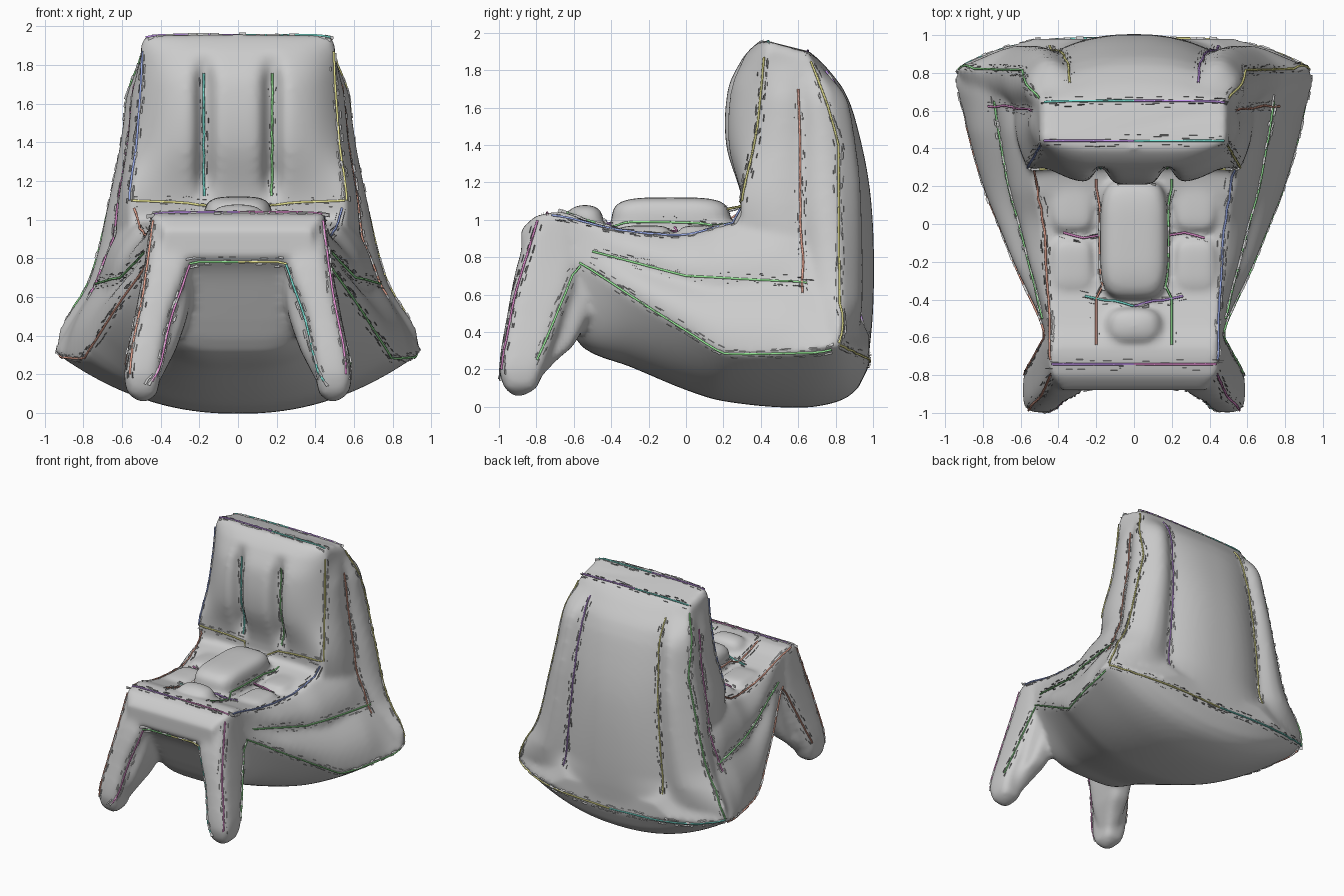
import bpy, bmesh, math, random
from mathutils import Vector
from mathutils.bvhtree import BVHTree

if "Cube" in bpy.data.objects:
    bpy.data.objects.remove(bpy.data.objects["Cube"])

random.seed(4)
bm = bmesh.new()


def lerp(a, b, t):
    return a + (b - a) * t


def sample(table, u):
    """Smoothly interpolate the rows of a table keyed by its first column."""
    for i in range(len(table) - 1):
        a, b = table[i], table[i + 1]
        if u <= b[0] + 1e-6:
            p, q = table[max(i - 1, 0)], table[min(i + 2, len(table) - 1)]
            h = b[0] - a[0]
            t = (u - a[0]) / h
            w = (2 * t**3 - 3 * t**2 + 1, t**3 - 2 * t**2 + t, 3 * t**2 - 2 * t**3, t**3 - t**2)
            return [w[0] * va + w[1] * h * (vb - vp) / (b[0] - p[0]) + w[2] * vb
                    + w[3] * h * (vq - va) / (q[0] - a[0]) for vp, va, vb, vq in zip(p, a, b, q)]
    return list(table[-1])


def steps(table, n):
    """Keys of the table plus n even in-between levels."""
    lo, hi = table[0][0], table[-1][0]
    return sorted({round(lerp(lo, hi, i / n), 3) for i in range(n + 1)} | {r[0] for r in table})


def loft(rings):
    rows = [[bm.verts.new(p) for p in ring] for ring in rings]
    n = len(rows[0])
    faces = [bm.faces.new((a[i], a[(i + 1) % n], b[(i + 1) % n], b[i]))
             for a, b in zip(rows, rows[1:]) for i in range(n)]
    faces += [bm.faces.new(rows[0]), bm.faces.new(rows[-1])]
    bmesh.ops.recalc_face_normals(bm, faces=faces)


def mirrored(half):
    """Close a right-hand half outline (both ends on x = 0)."""
    return half + [(-p[0],) + tuple(p[1:]) for p in half[-2:0:-1]]


def spow(v, e):
    return math.copysign(abs(v) ** e, v)


def dent(x, centre, width):
    return math.exp(-((x - centre) / width) ** 2)


def window(v, lo, hi, soft=0.08):
    return max(0, min(1, (v - lo) / soft, (hi - v) / soft))


# base: slices along y -> underside centre z, edge x, edge z, top x, top z, underside flatness
BASE = [(-.88, .81, .38, .83, .38, .95, 4), (-.80, .72, .43, .77, .43, 1.02, 4),
        (-.65, .46, .46, .76, .44, 1.04, 5), (-.55, .315, .48, .76, .45, 1.0, 4.5),
        (-.3, .215, .59, .58, .46, .94, 3), (0, .09, .72, .41, .49, .92, 2.5),
        (.2, .03, .80, .29, .53, .97, 2.3), (.6, -.005, .91, .29, .55, 1.03, 2.2),
        (.82, .03, .94, .33, .6, .75, 2.2), (.92, .1, .75, .3, .5, .5, 2.2),
        (.98, .22, .55, .3, .4, .38, 2.2)]
rings = []
for y in steps(BASE, 34):
    _, zb, xe, ze, xt, zt, flat = sample(BASE, y)
    half = [(xe * i / 16, y, zb + (ze - zb) * (i / 16) ** flat) for i in range(16)]
    swell = .04 * window(y, -.5, .78, .3)
    half += [(lerp(xe, xt, i / 14) + swell * abs(math.sin(2 * math.pi * i / 14)), y,
              lerp(ze, zt, i / 14)) for i in range(14)]
    half += [(xt * (1 - i / 8), y, zt) for i in range(9)]
    rings.append(mirrored(half))
loft(rings)

# backrest: slices along z -> front y, front corner x, y, side x, rear corner x, y, rear y
BACK = [(.2, .5, .5, .52, .62, .65, .8, .95), (.33, .36, .68, .38, .84, .94, .82, .985),
        (.7, .3, .56, .32, .67, .765, .825, 1.005), (1.1, .3, .56, .29, .61, .66, .82, .99),
        (1.4, .215, .52, .36, .56, .595, .81, .94), (1.7, .225, .505, .41, .53, .55, .77, .85),
        (1.86, .3, .5, .42, .51, .51, .69, .75), (1.92, .35, .5, .43, .50, .50, .67, .70),
        (1.96, .40, .48, .44, .48, .48, .65, .66)]
rings = []
for z in steps(BACK, 44):
    _, yf, xf, yc, xs, xr, yr, yb = sample(BACK, z)
    half = []
    for i in range(33):
        x = xf * i / 32
        cut = .10 * window(z, 1.08, 1.86, .15) * dent(x, .175, .045)
        half.append((x, yc - (yc - yf) * (1 - (x / xf) ** 4) + cut, z))
    swell = .03 * window(z, .5, 1.85, .2)
    for (xa, ya), (xb, y2) in (((xf, yc), (xs, .62)), ((xs, .62), (xr, yr))):
        half += [(lerp(xa, xb, i / 8) + swell * math.sin(math.pi * i / 8), lerp(ya, y2, i / 8), z)
                 for i in range(1, 9)]
    # three padded lobes at the rear
    g = min(lerp(.46, .33, (z - .3) / 1.6), xr * .75)
    deep = window(z, .3, 1.9, .25)
    yn = lerp(yr + (yb - yr) * (1 - (g / xr) ** 2.5), yr + (yb - yr) * .45, deep)
    for i in range(1, 33):
        x = xr * (1 - i / 32)
        if x > g:
            t = (x - g) / (xr - g)
            y = lerp(yn, yr, t) + deep * min(.075, .3 * (xr - g)) * math.sin(math.pi * t)
        else:
            y = yn + (yb - yn) * (1 - (x / g) ** 2.4)
        half.append((x, y, z))
    drop = max(0, (z - 1.6) / .36) * .06
    rings.append([(x, y, z - drop * max(0, min(1, (y - .43) / .2))) for x, y, z in mirrored(half)])
loft(rings)

# front legs and their inner webs: slices along z -> inner x, outer x, front y, rear y
LEG = [(.06, .46, .52, -.93, -.86), (.10, .42, .57, -.97, -.80), (.2, .40, .59, -1.0, -.76),
       (.5, .34, .535, -.955, -.65), (.77, .24, .485, -.90, -.56), (1.02, .24, .45, -.81, -.6)]
WEB = [(.12, .43, .5, -.9, -.81), (.25, .36, .5, -.9, -.69), (.33, .32, .48, -.9, -.60),
       (.55, .25, .46, -.87, -.5), (.8, .24, .44, -.85, -.5)]
for side in (-1, 1):
    for table in (LEG, WEB):
        rings = []
        for z in steps(table, 14):
            _, xi, xo, yf, yb = sample(table, z)
            ring = []
            for k in range(28):
                a = 2 * math.pi * k / 28
                ring.append((side * ((xi + xo) / 2 + (xo - xi) / 2 * spow(math.cos(a), .55)),
                             (yf + yb) / 2 + (yb - yf) / 2 * spow(math.sin(a), .55), z))
            rings.append(ring)
        loft(rings)


# seat cushions: pillow shapes
def pillow(c, r, e=.5):
    verts = bmesh.ops.create_uvsphere(bm, u_segments=32, v_segments=18, radius=1)["verts"]
    for v in verts:
        v.co = Vector([c[i] + r[i] * spow(v.co[i], e) for i in range(3)])


pillow((0, -.08, .97), (.18, .32, .15))
pillow((0, -.54, .98), (.15, .10, .10), .75)
for s in (-1, 1):
    for y in (.1, -.22):
        pillow((s * .325, y, .905), (.11, .145, .065), .5)

# fuse everything into one soft body
mesh = bpy.data.meshes.new("chair_body")
bm.to_mesh(mesh)
bm.free()
body = bpy.data.objects.new("chair_body", mesh)
bpy.context.collection.objects.link(body)
remesh = body.modifiers.new("fuse", 'REMESH')
remesh.mode, remesh.voxel_size, remesh.use_smooth_shade = 'VOXEL', .02, True
soft = body.modifiers.new("soften", 'SMOOTH')
soft.factor, soft.iterations = .5, 8
tree = BVHTree.FromObject(body, bpy.context.evaluated_depsgraph_get())

# coloured seam lines, snapped onto the body
BACK_SEAMS = [[(.49, .42, 1.87), (.52, .38, 1.5), (.56, .3, 1.1)],
              [(.51, .67, 1.85), (.6, .82, 1.4), (.76, .82, .7), (.93, .82, .34)],
              [(.54, .6, 1.7), (.57, .62, 1.1), (.68, .63, .55)],
              [(.18, .33, 1.76), (.18, .4, 1.08)],
              [(.34, .75, 1.8), (.385, .9, 1.1), (.445, .92, .45)],
              [(0, .44, 1.96), (.48, .44, 1.95)], [(0, .65, 1.9), (.48, .65, 1.9)],
              [(0, .25, 1.07), (.56, .28, 1.1)]]
LOW_SEAMS = [[(.45, -.72, 1.03), (.47, -.2, .93), (.54, .27, 1.06)],
             [(.48, -.5, .83), (.6, 0, .7), (.73, .65, .66)],
             [(.48, -.57, .77), (.8, .2, .28), (.93, .78, .3)],
             [(.93, .82, .33), (.5, .97, .26), (0, 1.0, .24)],
             [(.45, -.8, 1.0), (.5, -.92, .6), (.55, -.97, .2)],
             [(.25, -.86, .77), (.45, -.97, .17)], [(.5, -.57, .75), (.57, -.8, .25)],
             [(0, -.74, 1.03), (.43, -.74, 1.02)], [(0, -.87, .77), (.25, -.87, .77)],
             [(.2, .24, .98), (.2, -.65, 1.0)], [(.2, -.06, .96), (.38, -.06, .96)],
             [(0, -.43, 1.0), (.26, -.38, .97)]]
palette = []
for i, rgb in enumerate([(.2, .8, .7), (.35, .45, .9), (.85, .82, .3), (.85, .3, .7),
                         (.85, .4, .3), (.3, .8, .3), (.55, .3, .85)]):
    m = bpy.data.materials.new("seam_colour_%d" % i)
    m.diffuse_color = (*rgb, 1)
    m.use_nodes = True
    m.node_tree.nodes["Principled BSDF"].inputs["Base Color"].default_value = m.diffuse_color
    palette.append(m)
fins = bmesh.new()
for seam in BACK_SEAMS + LOW_SEAMS:
    for s in (-1, 1):
        pts = []
        for a, b in zip(seam, seam[1:]):
            a, b = Vector(a), Vector(b)
            n = max(2, int((b - a).length / .05))
            pts += [a.lerp(b, i / n) for i in range(n + 1)]
        hits = [tree.find_nearest(Vector((p.x * s, p.y, p.z)))[:2] for p in pts]
        curve = bpy.data.curves.new("seam_line", 'CURVE')
        curve.dimensions, curve.bevel_depth, curve.bevel_resolution = '3D', .006, 1
        line = curve.splines.new('POLY')
        line.points.add(len(hits) - 1)
        for pt, (co, no) in zip(line.points, hits):
            pt.co = (*(co + no * .004), 1)
        curve.materials.append(random.choice(palette))
        bpy.context.collection.objects.link(bpy.data.objects.new("seam_line", curve))
        # thin raised slivers scattered beside each seam
        for (p, no), (q, _) in zip(hits, hits[1:]):
            d = q - p
            if d.length < .005:
                continue
            side = no.cross(d.normalized())
            for _ in range(3):
                base = p + d * random.random() + side * random.uniform(-.035, .035)
                base = tree.find_nearest(base)[0]
                run, up = d * random.uniform(.4, .9), no * random.uniform(.004, .012)
                fins.faces.new([fins.verts.new(v) for v in
                                (base - no * .01, base + run - no * .01, base + run + up, base + up)])
fin_mesh = bpy.data.meshes.new("seam_slivers")
fins.to_mesh(fin_mesh)
fins.free()
bpy.context.collection.objects.link(bpy.data.objects.new("seam_slivers", fin_mesh))
